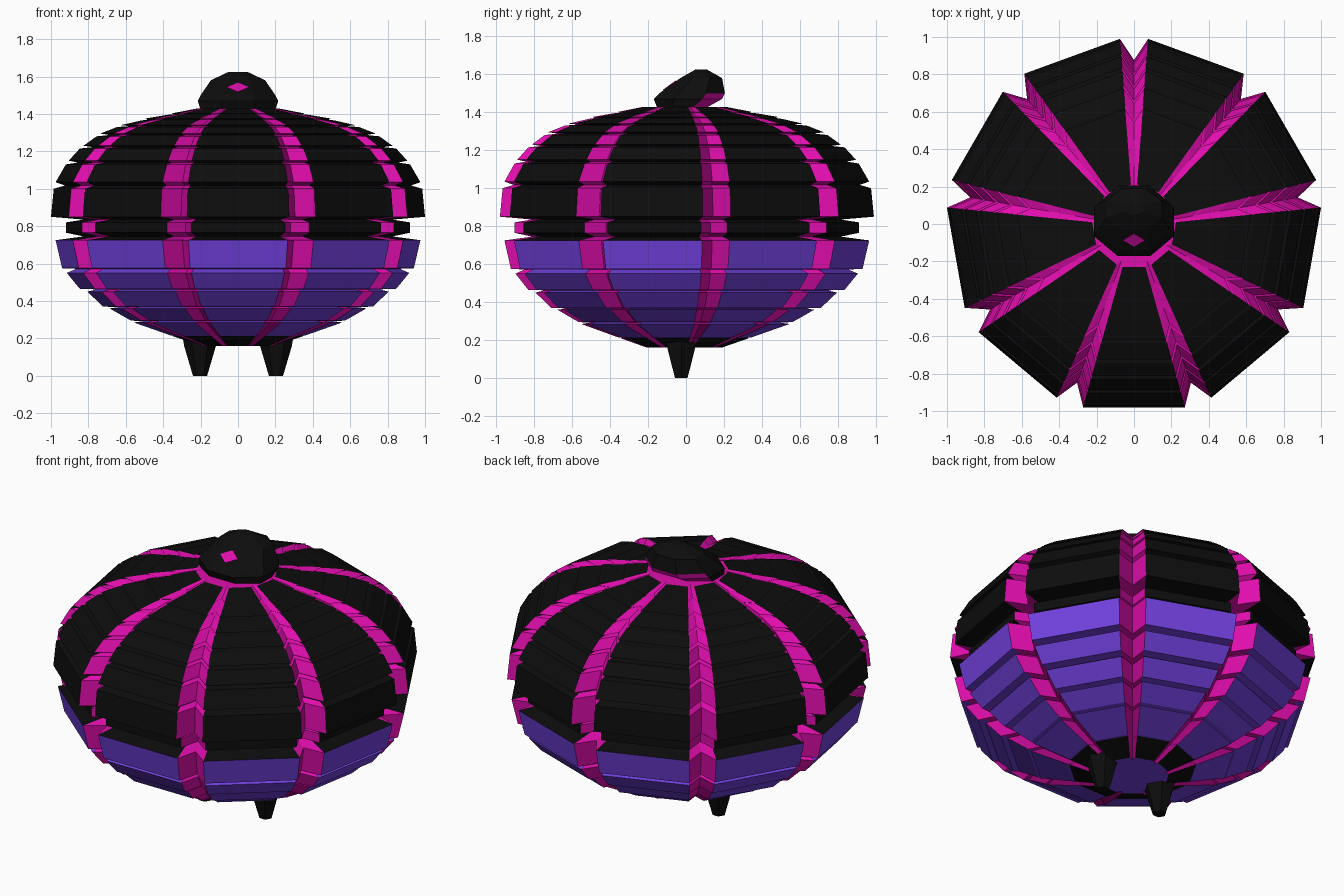
import bpy, bmesh, math
from mathutils import Vector

if "Cube" in bpy.data.objects:
    bpy.data.objects.remove(bpy.data.objects["Cube"])


def material(name, rgb):
    m = bpy.data.materials.new(name)
    m.diffuse_color = (*rgb, 1)
    m.use_nodes = True
    m.node_tree.nodes["Principled BSDF"].inputs["Base Color"].default_value = m.diffuse_color
    return m


BLACK = material("black", (0.004, 0.004, 0.004))
PURPLE = material("purple", (0.17, 0.052, 0.74))
MAGENTA = material("magenta", (0.75, 0.004, 0.42))
MATS = [BLACK, PURPLE, MAGENTA]


def loft(name, rings, rule):
    """Skin closed rings of points; rule(face centre, normal, column) gives the colour index."""
    bm = bmesh.new()
    vs = [[bm.verts.new(p) for p in ring] for ring in rings]
    n = len(vs[0])
    cols = {}
    for a, b in zip(vs, vs[1:]):
        for i in range(n):
            j = (i + 1) % n
            cols[bm.faces.new((a[i], a[j], b[j], b[i]))] = i
    cols[bm.faces.new(vs[0][::-1])] = "bottom"
    cols[bm.faces.new(vs[-1])] = "top"
    bm.normal_update()
    for f, c in cols.items():
        f.material_index = rule(f.calc_center_median(), f.normal, c)
    me = bpy.data.meshes.new(name)
    bm.to_mesh(me)
    bm.free()
    for m in MATS:
        me.materials.append(m)
    ob = bpy.data.objects.new(name, me)
    bpy.context.collection.objects.link(ob)
    return ob


# Body: stacked bands (bottom radius, bottom z, top radius, top z)
lower = [(0.20, 0.16, 0.35, 0.212), (0.36, 0.215, 0.56, 0.285), (0.575, 0.295, 0.69, 0.36),
         (0.725, 0.37, 0.81, 0.45), (0.85, 0.465, 0.92, 0.55), (0.945, 0.575, 0.98, 0.725)]
upper = [(0.925, 0.765, 0.925, 0.82), (1.005, 0.85, 0.99, 1.0), (0.98, 1.035, 0.925, 1.13),
         (0.91, 1.15, 0.85, 1.215), (0.83, 1.23, 0.76, 1.28), (0.74, 1.295, 0.65, 1.33),
         (0.63, 1.34, 0.52, 1.365), (0.50, 1.375, 0.38, 1.395), (0.36, 1.402, 0.225, 1.428)]
bands = lower + upper
profile = []
for k, (r0, z0, r1, z1) in enumerate(bands):
    profile += [(r0, z0), (r1, z1)]
    if k + 1 < len(bands):
        nr, nz = bands[k + 1][:2]
        if k in (5, 6):                       # deep waist notches
            profile.append((0.83, (z1 + nz) / 2))
        else:                                 # shallow recess between bands
            depth = 0.05 if 0 < k < 12 else 0.015
            profile.append((min(r1, nr) - depth, nz - 0.003 if k < 5 else (z1 + nz) / 2))


def body_ring(r, z):
    pts = []
    for w in range(9):                        # two panel corners and one groove bottom
        mid = -90 + 40 * w
        for off, s in ((-15.7, 1), (15.7, 1), (20, 0.885)):
            a = math.radians(mid + off)
            pts.append((r * s * math.cos(a), r * s * math.sin(a) - 0.0125, z))
    return pts


def body_colour(c, n, col):
    if col == "top":
        return 2
    if col == "bottom":
        return 1
    if col % 3:
        return 2
    return 1 if 0.212 < c.z < 0.73 else 0


loft("segmented_body", [body_ring(r, z) for r, z in profile], body_colour)


# Head: faceted dome leaning back (z, half width, front y, back y)
def head_ring(z, rx, y0, y1):
    k = 1 / math.cos(math.pi / 8)
    return [(rx * k * math.cos(math.pi * (i + 0.5) / 4),
             (y0 + y1) / 2 + (y1 - y0) / 2 * k * math.sin(math.pi * (i + 0.5) / 4), z)
            for i in range(8)]


head = [(1.42, 0.20, -0.15, 0.10), (1.47, 0.215, -0.17, 0.19), (1.50, 0.20, -0.14, 0.205),
        (1.58, 0.145, -0.03, 0.19), (1.625, 0.05, 0.05, 0.11)]
loft("head", [head_ring(*h) for h in head],
     lambda c, n, col: 2 if n.z < -0.1 and (n.y > 0.2 or col == "bottom") else 0)

# Eye: thin diamond plate lying on the front slope of the head
slope = Vector((0, 0.11, 0.08)).normalized()
out = Vector((0, -slope.z, slope.y))
centre = Vector((0, -0.085, 1.54))
side = Vector((1, 0, 0))
diamond = [side * 0.058, slope * 0.042, side * -0.058, slope * -0.042]
loft("eye", [[centre + d + out * h for d in diamond] for h in (-0.003, 0.004)],
     lambda c, n, col: 2)

# Feet: tapered pegs
for label, sx in (("left", -1), ("right", 1)):
    rings = [[(sx * 0.203 + r * math.cos(math.pi * i / 3), -0.025 + r * math.sin(math.pi * i / 3), z)
              for i in range(6)] for r, z in ((0.038, 0), (0.085, 0.16), (0.095, 0.22))]
    loft(label + "_foot", rings, lambda c, n, col: 0)
